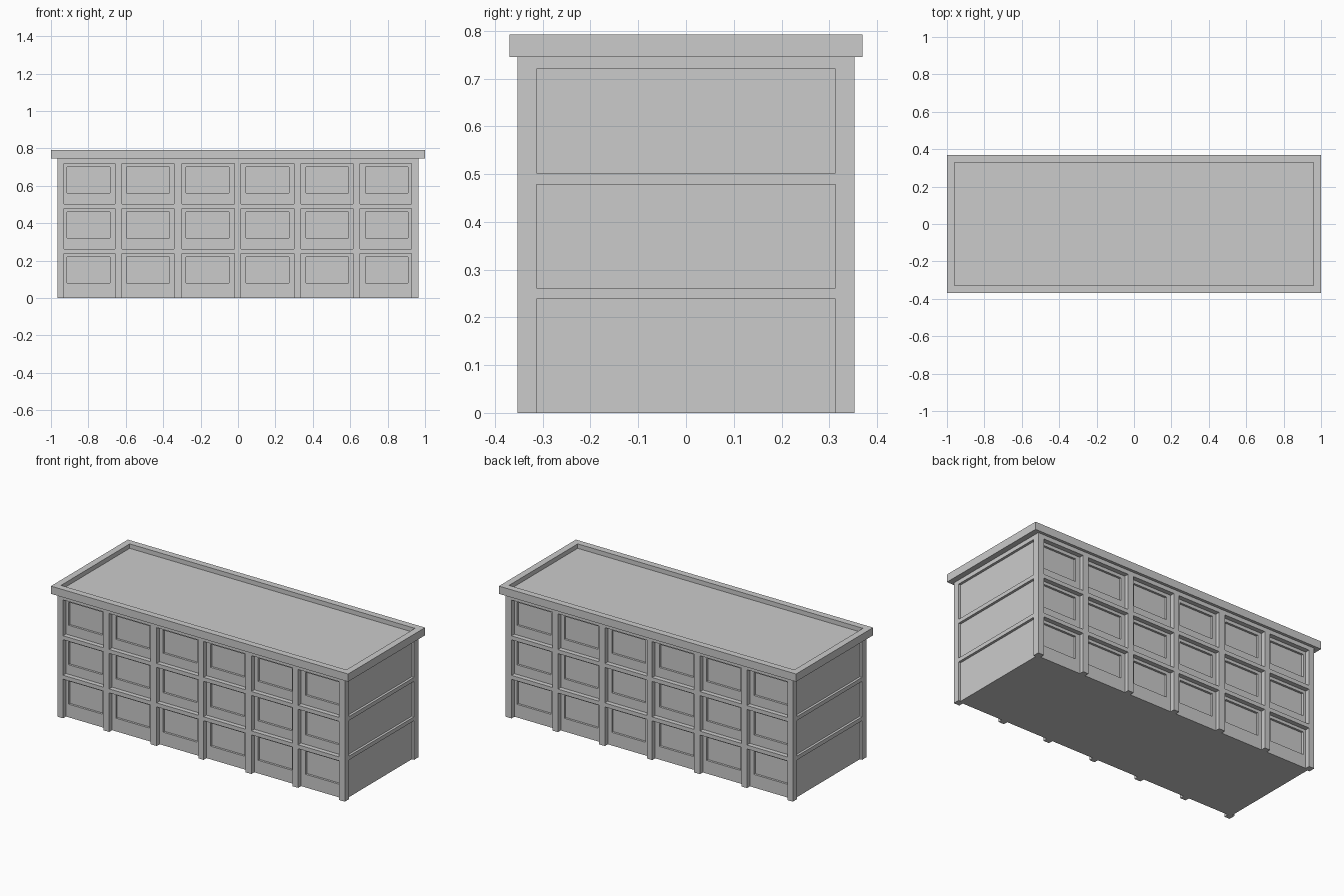
import bpy, bmesh
from mathutils import Vector

if "Cube" in bpy.data.objects:
    bpy.data.objects.remove(bpy.data.objects["Cube"])


def boxes(name, extents):
    """One mesh object made of boxes given as (x0, x1, y0, y1, z0, z1)."""
    bm = bmesh.new()
    for x0, x1, y0, y1, z0, z1 in extents:
        vs = bmesh.ops.create_cube(bm, size=1)["verts"]
        for v in vs:
            v.co = Vector(((x0 + x1) / 2 + v.co.x * (x1 - x0),
                           (y0 + y1) / 2 + v.co.y * (y1 - y0),
                           (z0 + z1) / 2 + v.co.z * (z1 - z0)))
    me = bpy.data.meshes.new(name)
    bm.to_mesh(me)
    bm.free()
    ob = bpy.data.objects.new(name, me)
    bpy.context.collection.objects.link(ob)
    return ob


def carve(target, cutter):
    """Subtract the cutter, apply, and remove it."""
    cutter.hide_render = True
    mod = target.modifiers.new("carve", "BOOLEAN")
    mod.operation = "DIFFERENCE"
    mod.solver = "EXACT"
    mod.object = cutter
    bpy.context.view_layer.objects.active = target
    bpy.ops.object.modifier_apply(modifier=mod.name)
    bpy.data.objects.remove(cutter)


HX, HY, TOP = 0.966, 0.353, 0.745
columns = [(-0.93, -0.657), (-0.62, -0.341), (-0.30, -0.02),
           (0.016, 0.299), (0.337, 0.615), (0.652, 0.927)]
panel_centres = [-0.799, -0.481, -0.163, 0.158, 0.477, 0.796]
rows = [(-0.1, 0.238), (0.262, 0.478), (0.502, 0.72)]
panel_rows = [(0.08, 0.22), (0.32, 0.46), (0.56, 0.70)]
FRONT_D, PANEL_D, SIDE_D = 0.028, 0.013, 0.015

# Drawer block with posts and rails left standing around the openings
body = boxes("cabinet_body", [(-HX, HX, -HY, HY, 0, TOP)])
openings, panels = [], []
for s in (-1, 1):
    def depth(d, outer):
        return sorted((s * (outer - d), s * (outer + 0.1)))
    for z0, z1 in rows:
        openings += [(x0, x1, *depth(FRONT_D, HY), z0, z1) for x0, x1 in columns]
        openings.append((*depth(SIDE_D, HX), -0.313, 0.313, z0, z1))
    for z0, z1 in panel_rows:
        panels += [(c - 0.114, c + 0.114, *depth(FRONT_D + PANEL_D, HY), z0, z1)
                   for c in panel_centres]
carve(body, boxes("opening_cutter", openings))
carve(body, boxes("panel_cutter", panels))

# Overhanging top with a sunken tray
top = boxes("counter_top", [(-1, 1, -0.37, 0.37, TOP, 0.792)])
carve(top, boxes("tray_cutter", [(-0.96, 0.96, -0.33, 0.33, 0.765, 0.9)]))
